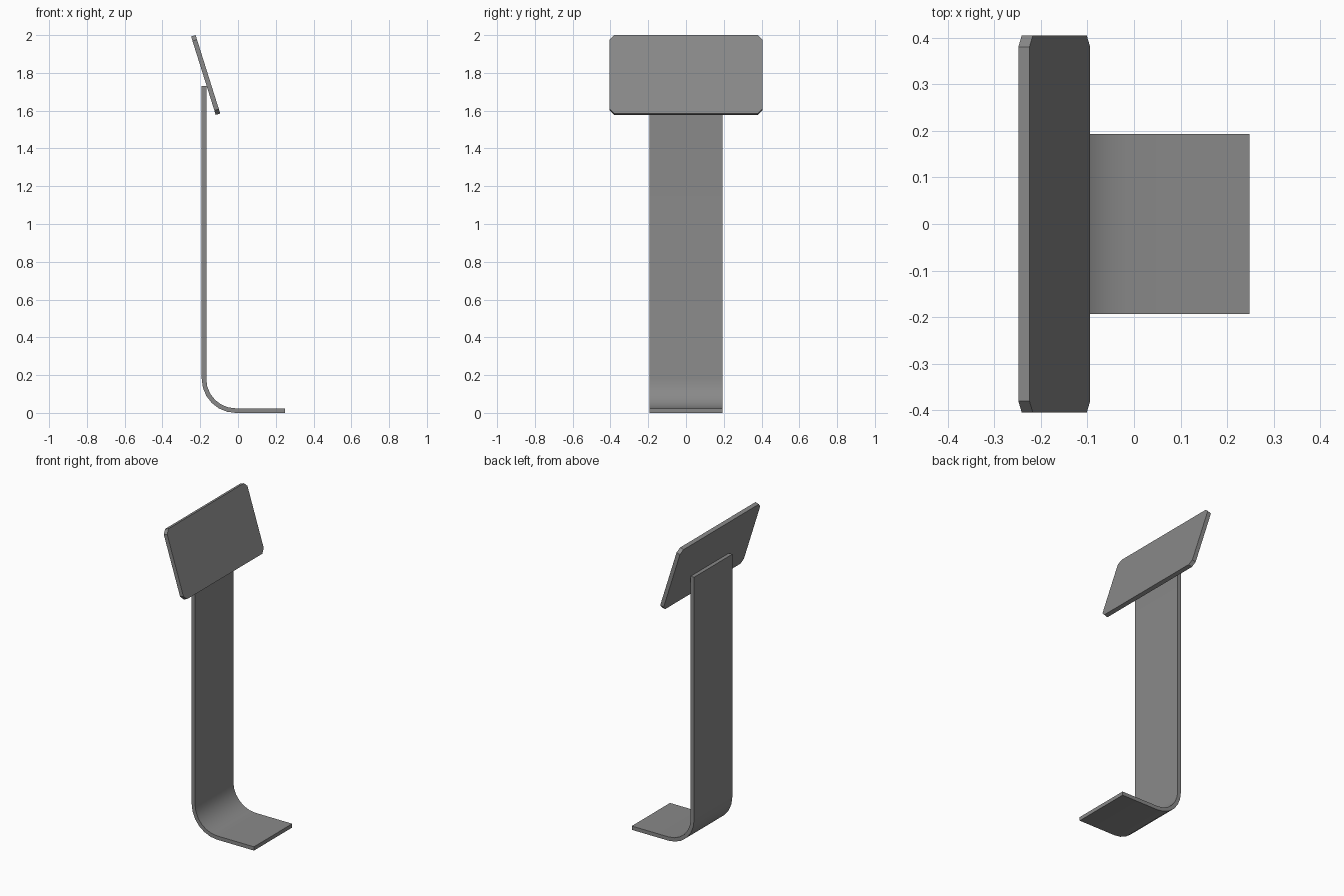
import bpy, bmesh, math

if "Cube" in bpy.data.objects:
    bpy.data.objects.remove(bpy.data.objects["Cube"])

grey = bpy.data.materials.new("mid grey")
grey.diffuse_color = (0.25, 0.25, 0.25, 1)
grey.use_nodes = True
grey.node_tree.nodes["Principled BSDF"].inputs["Base Color"].default_value = grey.diffuse_color


def extrude(name, points, offset):
    """Make a solid by sweeping a flat outline along an offset."""
    bm = bmesh.new()
    face = bm.faces.new([bm.verts.new(p) for p in points])
    out = bmesh.ops.extrude_face_region(bm, geom=[face])
    moved = [v for v in out["geom"] if isinstance(v, bmesh.types.BMVert)]
    bmesh.ops.translate(bm, verts=moved, vec=offset)
    bmesh.ops.recalc_face_normals(bm, faces=bm.faces)
    mesh = bpy.data.meshes.new(name)
    bm.to_mesh(mesh)
    bm.free()
    mesh.materials.append(grey)
    obj = bpy.data.objects.new(name, mesh)
    bpy.context.collection.objects.link(obj)
    return obj


# Bent strip: upright post, rounded bend and flat foot
T, R, X0, X1, TOP, HALF = 0.024, 0.18, -0.192, 0.248, 1.73, 0.193
SEGMENTS = 6


def arc(radius):
    cx, cz = X0 + R, R
    return [(cx - radius * math.cos(a), -HALF, cz - radius * math.sin(a))
            for a in (math.pi / 2 * i / SEGMENTS for i in range(SEGMENTS + 1))]


outline = ([(X0, -HALF, TOP)] + arc(R) + [(X1, -HALF, 0), (X1, -HALF, T)]
           + arc(R - T)[::-1] + [(X0 + T, -HALF, TOP)])
strip = extrude("bent_stand", outline, (0, 2 * HALF, 0))
bpy.context.view_layer.objects.active = strip
strip.select_set(True)
bpy.ops.object.shade_smooth_by_angle(angle=math.radians(30))

# Tilted panel with clipped corners
W, H, C, THICK = 0.405, 0.435, 0.025, 0.025
tilt = math.atan2(0.1305, 0.415)
s, c = math.sin(tilt), math.cos(tilt)
flat = [(-W, C), (-W + C, 0), (W - C, 0), (W, C),
        (W, H - C), (W - C, H), (-W + C, H), (-W, H - C)]
front = [(-0.2245 - s * d + 0.0, y, 2.0 - c * d) for y, d in flat]
front = [(-0.2245 + s * d, y, 2.0 - c * d) for y, d in flat]
extrude("tilted_panel", front, (-THICK * c, 0, -THICK * s))
